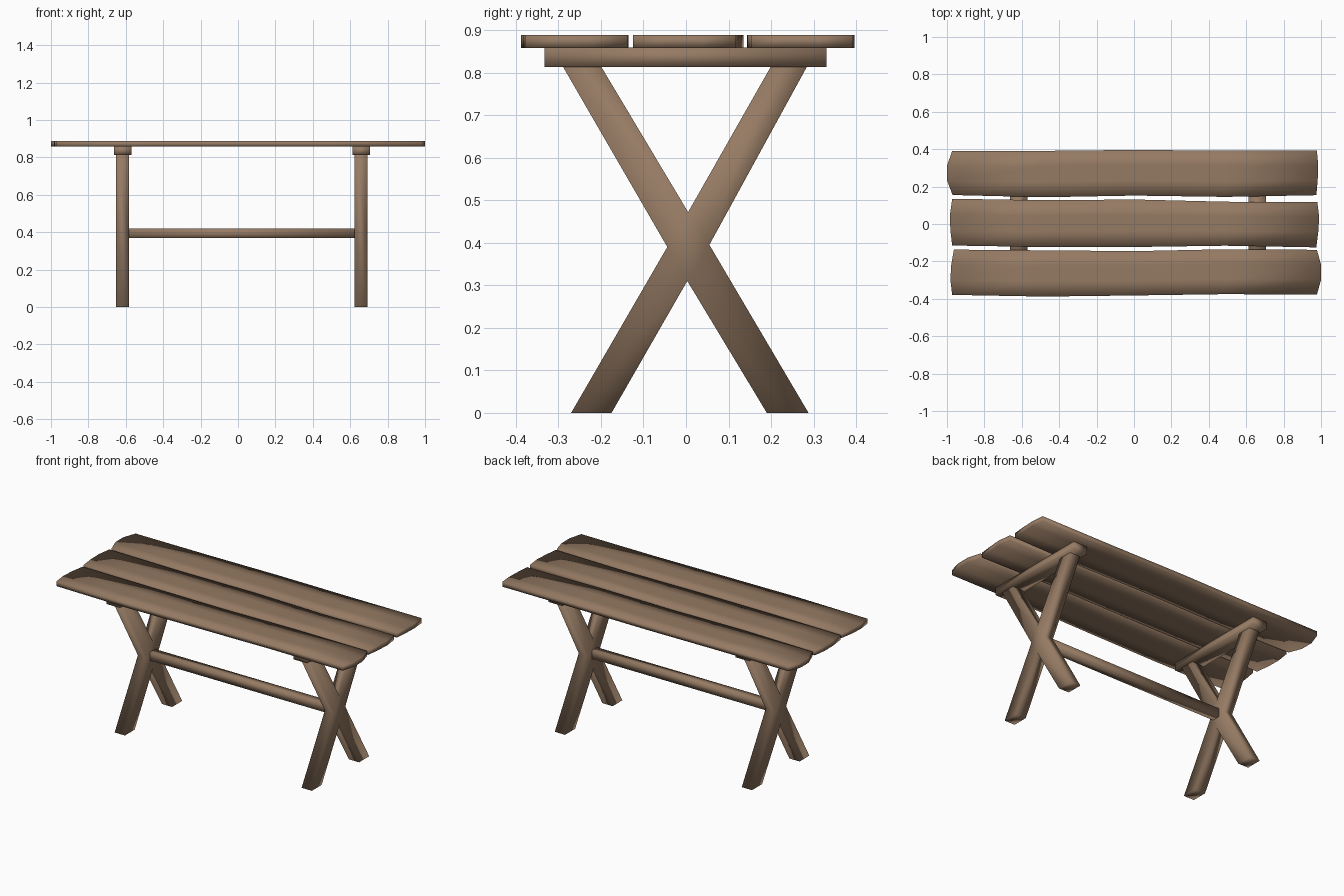
import bpy, bmesh

if "Cube" in bpy.data.objects:
    bpy.data.objects.remove(bpy.data.objects["Cube"])

wood = bpy.data.materials.new("weathered brown wood")
wood.diffuse_color = (0.30, 0.195, 0.125, 1)
wood.use_nodes = True
wood.node_tree.nodes["Principled BSDF"].inputs["Base Color"].default_value = wood.diffuse_color


def make_object(name, verts, faces, extrude):
    """Build a flat sheet of faces, thicken it along a vector, shade smooth."""
    bm = bmesh.new()
    vs = [bm.verts.new(v) for v in verts]
    for f in faces:
        bm.faces.new([vs[i] for i in f])
    ext = bmesh.ops.extrude_face_region(bm, geom=bm.faces[:], use_keep_orig=True)
    moved = [g for g in ext["geom"] if isinstance(g, bmesh.types.BMVert)]
    bmesh.ops.translate(bm, verts=moved, vec=extrude)
    bmesh.ops.recalc_face_normals(bm, faces=bm.faces[:])
    mesh = bpy.data.meshes.new(name)
    bm.to_mesh(mesh)
    bm.free()
    mesh.polygons.foreach_set("use_smooth", [True] * len(mesh.polygons))
    mesh.materials.append(wood)
    obj = bpy.data.objects.new(name, mesh)
    bpy.context.collection.objects.link(obj)
    return obj


def box(name, x0, x1, y0, y1, z0, z1):
    corners = [(x0, y0, z0), (x1, y0, z0), (x1, y1, z0), (x0, y1, z0)]
    return make_object(name, corners, [(0, 1, 2, 3)], (0, 0, z1 - z0))


def plank(name, left, right, low, high):
    """Rough-sawn board: left/right give end x per row, low/high edge y per column."""
    rows, cols = len(left), len(low)
    verts, faces = [], []
    for r in range(rows):
        f = r / (rows - 1)
        for c in range(cols):
            t = c / (cols - 1)
            verts.append((left[r] + (right[r] - left[r]) * t,
                          low[c] + (high[c] - low[c]) * f, 0.858))
    for r in range(rows - 1):
        for c in range(cols - 1):
            i = r * cols + c
            faces.append((i, i + 1, i + cols + 1, i + cols))
    return make_object(name, verts, faces, (0, 0, 0.03))


# Table top: three boards with uneven edges
plank("back_plank",
      (-0.97, -1.0, -1.0, -0.972), (0.975, 0.982, 0.985, 0.978),
      (0.155, 0.143, 0.152, 0.145, 0.154), (0.391, 0.391, 0.396, 0.392, 0.392))
plank("middle_plank",
      (-0.972, -0.982, -0.984, -0.972), (0.975, 0.985, 0.99, 0.98),
      (-0.115, -0.123, -0.123, -0.116, -0.125), (0.135, 0.127, 0.131, 0.119, 0.118))
plank("front_plank",
      (-0.972, -0.982, -0.977, -0.963), (0.978, 1.0, 1.0, 0.978),
      (-0.379, -0.388, -0.382, -0.375, -0.378), (-0.137, -0.141, -0.145, -0.135, -0.138))

# Trestles: crossed legs as one X-shaped profile (y, z), with a batten on top
x_profile = [(-0.27, 0), (-0.175, 0), (0.003, 0.31), (0.19, 0), (0.288, 0),
             (0.055, 0.395), (0.285, 0.815), (0.2, 0.815), (0.005, 0.472),
             (-0.2, 0.815), (-0.29, 0.815), (-0.044, 0.39)]
x_faces = [(0, 1, 2, 11), (2, 3, 4, 5), (5, 6, 7, 8), (8, 9, 10, 11), (2, 5, 8, 11)]
for side, cx in (("left", -0.617), ("right", 0.658)):
    make_object(side + "_crossed_legs", [(cx - 0.035, y, z) for y, z in x_profile],
                x_faces, (0.07, 0, 0))
    box(side + "_batten", cx - 0.047, cx + 0.047, -0.333, 0.33, 0.813, 0.859)

# Stretcher between the leg crossings
box("stretcher", -0.6, 0.64, -0.025, 0.025, 0.368, 0.42)
